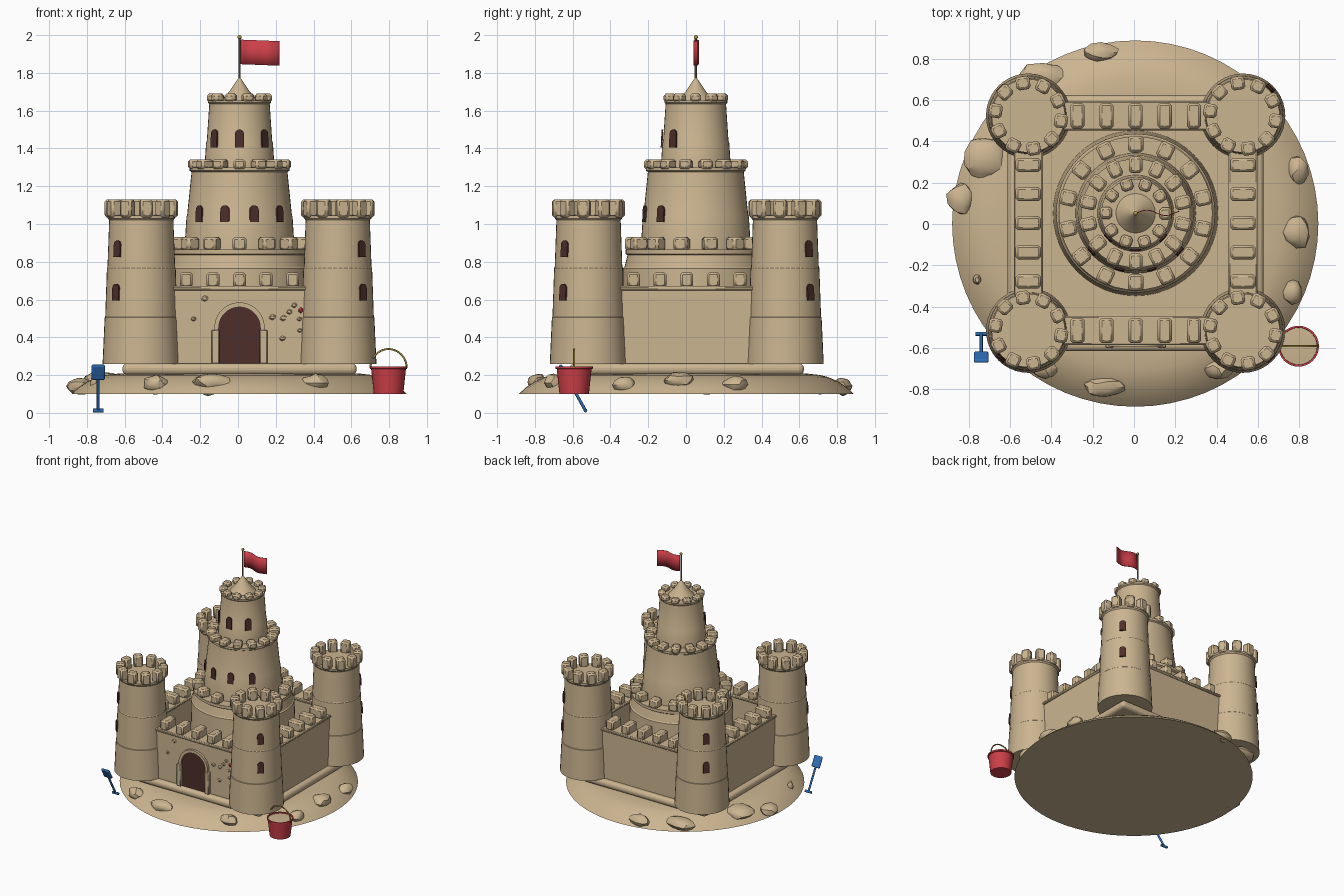
import bpy, bmesh, math, random
from mathutils import Matrix, Vector, noise

if "Cube" in bpy.data.objects:
    bpy.data.objects.remove(bpy.data.objects["Cube"])

random.seed(4)
CX, CY = 0.008, 0.004          # castle centre
KX, KY = 0.008, 0.052          # keep centre


def material(name, rgb):
    m = bpy.data.materials.new(name)
    m.diffuse_color = (*rgb, 1)
    m.use_nodes = True
    m.node_tree.nodes["Principled BSDF"].inputs["Base Color"].default_value = m.diffuse_color
    return m


SAND = material("sand", (0.60, 0.46, 0.28))
BROWN = material("dark_brown", (0.075, 0.028, 0.024))
RED = material("red", (0.60, 0.05, 0.065))
BLUE = material("blue", (0.03, 0.16, 0.50))
GOLD = material("gold", (0.45, 0.30, 0.06))
POLE = material("pole_brown", (0.25, 0.17, 0.08))


def finish(name, bm, mat, loc=(0, 0, 0), rot=(0, 0, 0), bevel=0, segments=1):
    bmesh.ops.recalc_face_normals(bm, faces=bm.faces)
    me = bpy.data.meshes.new(name)
    bm.to_mesh(me)
    bm.free()
    ob = bpy.data.objects.new(name, me)
    bpy.context.collection.objects.link(ob)
    ob.location, ob.rotation_euler = loc, rot
    me.materials.append(mat)
    if bevel:
        mod = ob.modifiers.new("bevel", 'BEVEL')
        mod.width, mod.segments = bevel, segments
    return ob


def lathe(name, profile, mat, loc=(0, 0, 0), segs=40):
    """Closed solid turned from (radius, z) points; end points are capped."""
    bm = bmesh.new()
    rings = [[bm.verts.new((r * math.cos(2 * math.pi * i / segs),
                            r * math.sin(2 * math.pi * i / segs), z))
              for i in range(segs)] for r, z in profile]
    for a, b in zip(rings, rings[1:]):
        for i in range(segs):
            j = (i + 1) % segs
            bm.faces.new((a[i], a[j], b[j], b[i]))
    bm.faces.new(rings[0])
    bm.faces.new(rings[-1])
    return finish(name, bm, mat, loc)


def add_box(bm, size, matrix):
    bmesh.ops.create_cube(bm, size=1, matrix=matrix @ Matrix.Diagonal((*size, 1)))


def box(name, size, mat, loc, bevel=0, segments=1, rot=(0, 0, 0)):
    bm = bmesh.new()
    add_box(bm, size, Matrix())
    return finish(name, bm, mat, loc, rot, bevel, segments)


def merlon_ring(name, n, r_in, r_out, width, z0, z1, loc, turn=0):
    bm = bmesh.new()
    for i in range(n):
        m = Matrix.Rotation(2 * math.pi * i / n + turn, 4, 'Z') @ \
            Matrix.Translation((0, -(r_in + r_out) / 2, (z0 + z1) / 2))
        add_box(bm, (width, r_out - r_in, z1 - z0), m)
    return finish(name, bm, SAND, loc, bevel=0.012)


def arch_points(w, h, n=12):
    """Arch outline from bottom right over the top to bottom left."""
    r = w / 2
    arc = [(r * math.cos(math.pi * i / n), h - r + r * math.sin(math.pi * i / n))
           for i in range(n + 1)]
    return [(r, 0)] + arc + [(-r, 0)]


def extrude_outline(name, faces, depth, mat, loc, rot=(0, 0, 0), bevel=0):
    bm = bmesh.new()
    fs = [bm.faces.new([bm.verts.new((x, 0, z)) for x, z in f]) for f in faces]
    bmesh.ops.remove_doubles(bm, verts=bm.verts, dist=1e-5)
    out = bmesh.ops.extrude_face_region(bm, geom=bm.faces[:])
    vs = [g for g in out["geom"] if isinstance(g, bmesh.types.BMVert)]
    bmesh.ops.translate(bm, verts=vs, vec=(0, -depth, 0))
    return finish(name, bm, mat, loc, rot, bevel)


def window(name, cx, cy, r, angle, z, h=0.088):
    s, c = math.sin(angle), -math.cos(angle)
    extrude_outline(name, [arch_points(0.048, h)], 0.009, BROWN,
                    (cx + (r + 0.001) * s, cy + (r + 0.001) * c, z), (-0.05, 0, angle))


def rock(name, loc, size, mat=SAND, sub=2, rough=0.25):
    bm = bmesh.new()
    bmesh.ops.create_icosphere(bm, subdivisions=sub, radius=1)
    seed = Vector([random.uniform(0, 50) for _ in range(3)])
    for v in bm.verts:
        v.co *= 1 + rough * noise.noise(v.co * 1.3 + seed)
        v.co = Vector([a * b for a, b in zip(v.co, size)])
    return finish(name, bm, mat, loc)


def tube(name, pts, radius, mat):
    cu = bpy.data.curves.new(name, 'CURVE')
    cu.dimensions, cu.bevel_depth, cu.bevel_resolution = '3D', radius, 2
    cu.use_fill_caps = True
    sp = cu.splines.new('POLY')
    sp.points.add(len(pts) - 1)
    for p, co in zip(sp.points, pts):
        p.co = (*co, 1)
    ob = bpy.data.objects.new(name, cu)
    bpy.context.collection.objects.link(ob)
    cu.materials.append(mat)
    return ob


# Island mound and its rocks
lathe("island", [(0.887, 0.10), (0.85, 0.135), (0.80, 0.168), (0.75, 0.19), (0.71, 0.20),
                 (0.64, 0.208)], SAND, (0.006, 0.002, 0), 64)
rocks = [(-0.16, 0.83, 0.08, 0.05), (-0.44, 0.71, 0.12, 0.07), (-0.72, 0.32, 0.11, 0.10),
         (-0.84, 0.12, 0.07, 0.075), (0.79, 0.26, 0.055, 0.07), (0.785, -0.04, 0.07, 0.08),
         (0.765, -0.33, 0.05, 0.06), (-0.14, -0.79, 0.10, 0.05), (0.41, -0.70, 0.07, 0.05),
         (-0.43, -0.70, 0.07, 0.05), (-0.76, -0.27, 0.02, 0.025)]
for x, y, a, b in rocks:
    rr = math.hypot(x, y)
    rock("rock", (x, y, 0.175 - max(0, rr - 0.78) * 0.5), (a, b, 0.045))

# Square foundation with rounded edges
box("foundation", (1.24, 1.24, 0.06), SAND, (CX, CY, 0.232), 0.025, 3)

# Corner towers with outward diagonal windows
for sx in (-1, 1):
    for sy in (-1, 1):
        x, y = CX + 0.52 * sx, CY + 0.52 * sy
        lathe("corner_tower", [(0.205, 0.26), (0.194, 0.505), (0.191, 0.508), (0.182, 0.768),
                               (0.179, 0.772), (0.170, 1.02), (0.178, 1.03), (0.178, 1.045)],
              SAND, (x, y, 0))
        merlon_ring("tower_merlons", 10, 0.128, 0.193, 0.068, 1.035, 1.13, (x, y, 0), 0.16)
        angle = math.atan2(sx, -sy)
        for z, r in ((0.595, 0.187), (0.825, 0.176)):
            window("tower_window", x, y, r, angle, z)

# Curtain walls with coping and merlons
for k in range(4):
    turn = k * math.pi / 2
    m = Matrix.Rotation(turn, 4, 'Z')

    def put(v):
        return Vector((CX, CY, 0)) + m @ Vector(v)
    box("curtain_wall", (0.80, 0.12, 0.40), SAND, put((0, -0.52, 0.455)), rot=(0, 0, turn))
    box("wall_coping", (0.80, 0.14, 0.022), SAND, put((0, -0.52, 0.66)), 0.006, rot=(0, 0, turn))
    bm = bmesh.new()
    for i in range(-2, 3):
        add_box(bm, (0.068, 0.122, 0.08), Matrix.Translation((i * 0.141, -0.52, 0.704)))
    finish("wall_merlons", bm, SAND, (CX, CY, 0), (0, 0, turn), 0.012)

# Gate: door, arch band and side posts
WY = CY - 0.58
extrude_outline("gate_door", [arch_points(0.22, 0.30, 20)], 0.008, BROWN, (CX, WY + 0.002, 0.26))
inner, outer = arch_points(0.22, 0.30, 20), arch_points(0.265, 0.325, 20)
band = [[inner[i], inner[i + 1], outer[i + 1], outer[i]] for i in range(len(inner) - 1)]
extrude_outline("gate_arch", band, 0.022, SAND, (CX, WY + 0.004, 0.26))
for s in (-1, 1):
    box("gate_post", (0.04, 0.035, 0.18), SAND, (CX + s * 0.127, WY - 0.008, 0.35), 0.005)

# Pebbles pressed into the front wall
for x, z, a in [(-0.176, 0.606, .02), (-0.235, 0.497, .016), (0.182, 0.507, .02),
                (0.24, 0.502, .02), (0.272, 0.535, .017), (0.298, 0.57, .017),
                (0.235, 0.394, .018), (0.325, 0.497, .015), (0.328, 0.437, .015)]:
    rock("wall_pebble", (x, WY, z), (a, 0.012, a * 0.8), sub=1, rough=0.1)
rock("red_pebble", (0.332, WY, 0.543), (0.015, 0.012, 0.015), RED, 1, 0.1)

# Keep: three stacked tapering tiers
KEEP = (KX, KY, 0)
lathe("keep_lower", [(0.40, 0.26), (0.39, 0.50), (0.385, 0.765), (0.378, 0.772), (0.362, 0.835),
                     (0.372, 0.842), (0.372, 0.865)], SAND, KEEP, 48)
lathe("keep_middle", [(0.292, 0.86), (0.281, 1.038), (0.277, 1.05), (0.254, 1.275),
                      (0.264, 1.282), (0.264, 1.30)], SAND, KEEP, 48)
lathe("keep_upper", [(0.186, 1.29), (0.177, 1.43), (0.173, 1.44), (0.160, 1.635),
                     (0.167, 1.642), (0.167, 1.655)], SAND, KEEP)
merlon_ring("keep_lower_merlons", 14, 0.295, 0.375, 0.075, 0.86, 0.93, KEEP)
merlon_ring("keep_middle_merlons", 14, 0.195, 0.275, 0.065, 1.29, 1.342, KEEP)
merlon_ring("keep_upper_merlons", 10, 0.115, 0.173, 0.058, 1.645, 1.69, KEEP, 0.3)
for a in (-49, -16, 16, 49):
    window("keep_middle_window", KX, KY, 0.279, math.radians(a), 1.01)
for a in (-48, 0, 48):
    window("keep_upper_window", KX, KY, 0.176, math.radians(a), 1.405, 0.095)

# Spire, flagpole and flag
lathe("spire", [(0.10, 1.65), (0.055, 1.70), (0.025, 1.745), (0.004, 1.775)], SAND, KEEP, 32)
lathe("flagpole", [(0.006, 1.74), (0.006, 1.985)], POLE, KEEP, 10)
bm = bmesh.new()
bmesh.ops.create_uvsphere(bm, u_segments=12, v_segments=8, radius=0.011)
finish("pole_knob", bm, GOLD, (KX, KY, 1.989))
bm = bmesh.new()
bmesh.ops.create_grid(bm, x_segments=16, y_segments=2, size=0.5)
for v in bm.verts:
    u, w = v.co.x + 0.5, v.co.y
    v.co = (0.008 + 0.204 * u, 0.013 * math.sin(u * 7), 1.911 + 0.13 * w - 0.008 * u)
flag = finish("flag", bm, RED, KEEP)
flag.modifiers.new("thickness", 'SOLIDIFY').thickness = 0.004

# Bucket with sand and wire handle
BX, BY = 0.797, -0.592
lathe("bucket", [(0.078, 0.10), (0.092, 0.232), (0.099, 0.234), (0.099, 0.246), (0.09, 0.246),
                 (0.088, 0.228)], RED, (BX, BY, 0), 32)
lathe("bucket_sand", [(0.086, 0.22), (0.09, 0.238), (0.05, 0.241)], SAND, (BX, BY, 0), 32)
tube("bucket_handle", [(BX + 0.096 * math.cos(math.pi * i / 20), BY,
                        0.238 + 0.10 * math.sin(math.pi * i / 20)) for i in range(21)], 0.005, GOLD)

# Toy shovel stuck in upside down
SX, top, low = -0.74, Vector((-0.74, -0.645, 0.215)), Vector((-0.74, -0.532, 0.012))
tilt = math.atan2(top.y - low.y, top.z - low.z)
tube("shovel_shaft", [low, top], 0.008, BLUE)
tube("shovel_grip", [(SX - 0.028, *low.yz), (SX + 0.028, *low.yz)], 0.010, BLUE)
box("shovel_blade", (0.072, 0.018, 0.09), BLUE, top, 0.008, 2, (-tilt, 0, 0))

# Smooth shading with sharp edges kept
for ob in bpy.data.objects:
    ob.select_set(ob.type == 'MESH')
    if ob.type == 'MESH':
        bpy.context.view_layer.objects.active = ob
bpy.ops.object.shade_smooth_by_angle(angle=math.radians(30))
